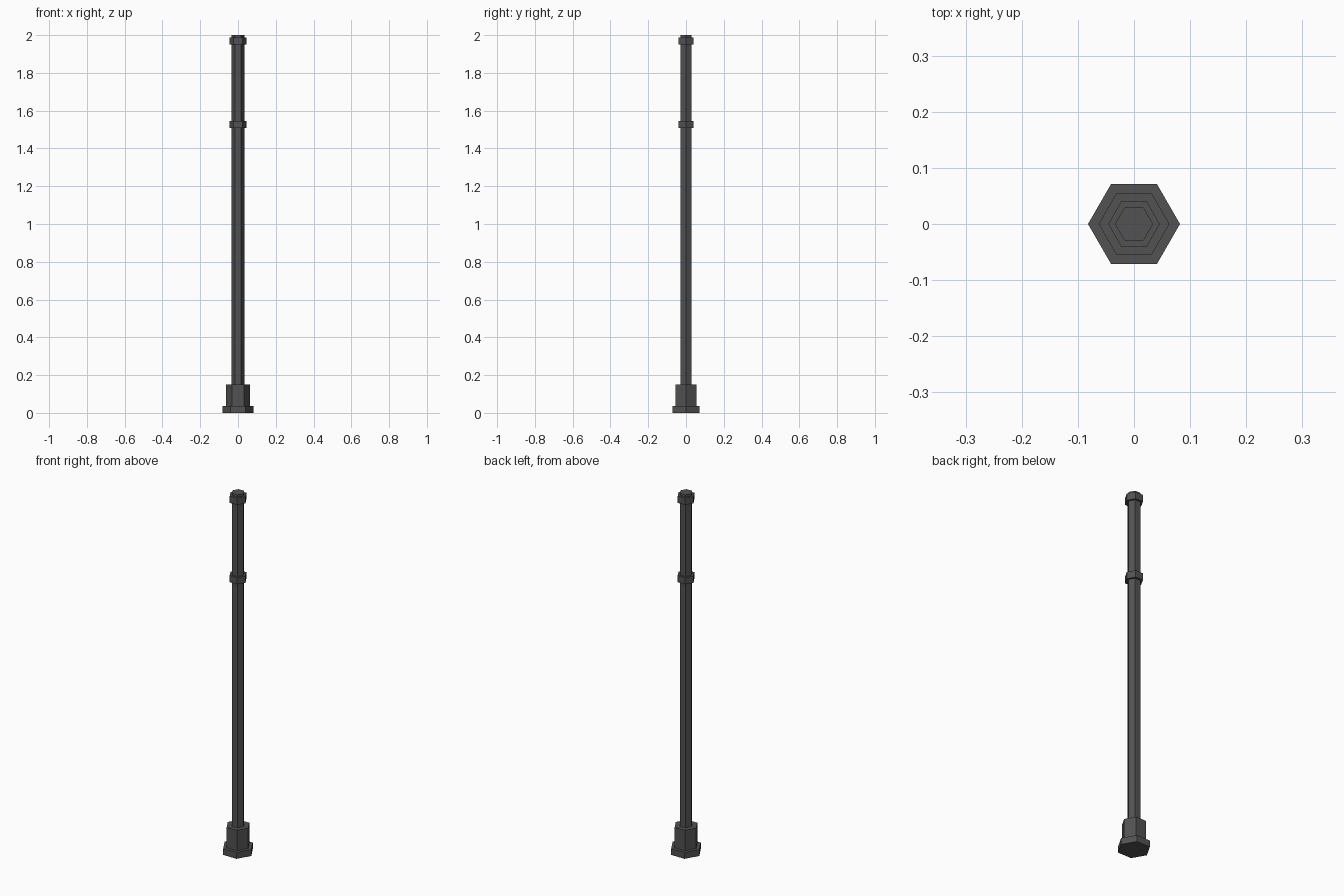
import bpy
import math

if "Cube" in bpy.data.objects:
    bpy.data.objects.remove(bpy.data.objects["Cube"])

# dark metal
metal = bpy.data.materials.new("dark_metal")
metal.diffuse_color = (0.085, 0.085, 0.085, 1)
metal.use_nodes = True
metal.node_tree.nodes["Principled BSDF"].inputs["Base Color"].default_value = metal.diffuse_color


def hex_prism(name, radius, z0, z1):
    """Six-sided prism with corners pointing along +x and -x."""
    bpy.ops.mesh.primitive_cylinder_add(
        vertices=6, radius=radius, depth=z1 - z0,
        location=(0, 0, (z0 + z1) / 2), rotation=(0, 0, math.radians(30)))
    ob = bpy.context.object
    ob.name = name
    ob.data.materials.append(metal)
    return ob


# stepped foot
hex_prism("base_plate", 0.082, 0.0, 0.036)
hex_prism("base_block", 0.063, 0.036, 0.15)

# long shaft, its tip stands just above the top collar
hex_prism("shaft", 0.034, 0.15, 2.0)

# two matching collars
for name, z in (("middle_collar", 1.527), ("top_collar", 1.968)):
    hex_prism(name, 0.046, z - 0.019, z + 0.019)
